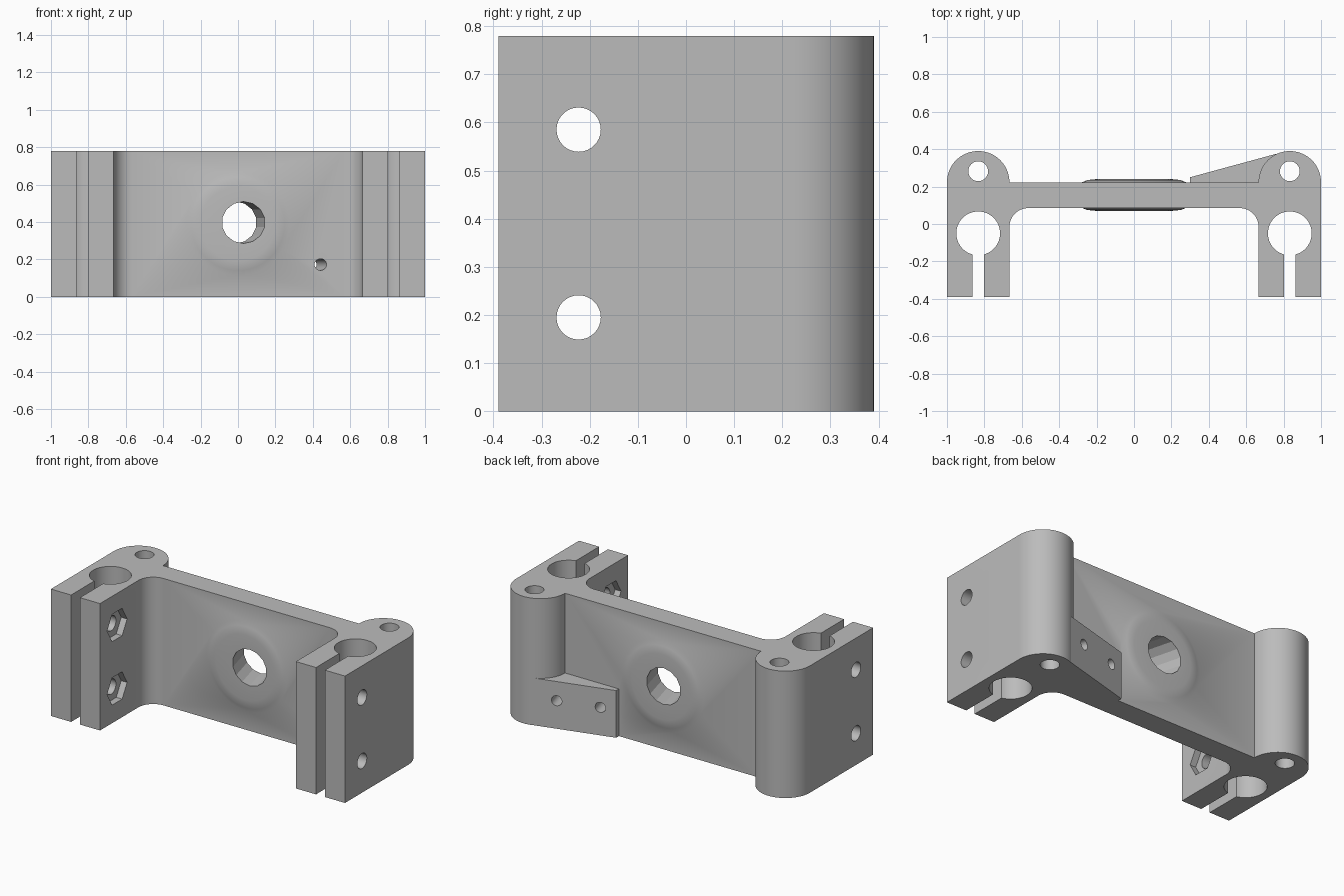
import bpy, bmesh
from math import pi, sin, cos, asin, radians
from mathutils import Vector, Matrix

default = bpy.data.objects.get("Cube")
if default:
    bpy.data.objects.remove(default, do_unlink=True)

HEIGHT = 0.78
POST_X, POST_R = 0.833, 0.167
PLATE_FRONT, PLATE_BACK = 0.085, 0.224
FRONT = -0.389

grey = bpy.data.materials.new("light_grey_plastic")
grey.use_nodes = True
grey.diffuse_color = (0.5, 0.5, 0.5, 1)
grey.node_tree.nodes["Principled BSDF"].inputs["Base Color"].default_value = (0.5, 0.5, 0.5, 1)


def make_object(name, bm):
    bmesh.ops.recalc_face_normals(bm, faces=bm.faces)
    mesh = bpy.data.meshes.new(name)
    bm.to_mesh(mesh)
    bm.free()
    mesh.materials.append(grey)
    obj = bpy.data.objects.new(name, mesh)
    bpy.context.collection.objects.link(obj)
    return obj


def arc(cx, cy, r, start, end, steps):
    angles = [radians(start + (end - start) * i / steps) for i in range(steps + 1)]
    return [(cx + r * cos(a), cy + r * sin(a)) for a in angles]


def prism(name, outline, height):
    bm = bmesh.new()
    face = bm.faces.new([bm.verts.new((x, y, 0)) for x, y in outline])
    new = bmesh.ops.extrude_face_region(bm, geom=[face])["geom"]
    bmesh.ops.translate(bm, vec=(0, 0, height),
                        verts=[v for v in new if isinstance(v, bmesh.types.BMVert)])
    return make_object(name, bm)


def rod(name, start, end, radius, sides=32, spin=0):
    start, end = Vector(start), Vector(end)
    axis = end - start
    turn = axis.to_track_quat('Z', 'Y').to_matrix().to_4x4()
    bm = bmesh.new()
    bmesh.ops.create_cone(bm, cap_ends=True, segments=sides, radius1=radius,
                          radius2=radius, depth=axis.length,
                          matrix=Matrix.Translation((start + end) / 2) @ turn
                          @ Matrix.Rotation(spin, 4, 'Z'))
    return make_object(name, bm)


def combine(target, tool, operation):
    mod = target.modifiers.new(operation.lower(), 'BOOLEAN')
    mod.operation, mod.object, mod.solver = operation, tool, 'EXACT'
    tool.hide_render = True
    bpy.context.view_layer.objects.active = target
    bpy.ops.object.modifier_apply(modifier=mod.name)
    bpy.data.objects.remove(tool, do_unlink=True)


# Body: plate between two posts, each with a split rod clamp
slot, bore, bore_y = 0.03, 0.117, -0.05
gap = math_gap = asin(slot / bore) * 180 / pi
half = arc(POST_X - POST_R - 0.1, PLATE_FRONT - 0.1, 0.1, 90, 0, 12)
half += [(POST_X - POST_R, FRONT), (POST_X - slot, FRONT)]
half += arc(POST_X, bore_y, bore, 270 - gap, gap - 90, 48)
half += [(POST_X + slot, FRONT), (POST_X + POST_R, FRONT)]
half += arc(POST_X, PLATE_BACK - 0.001, POST_R, 0, 180, 36)
body = prism("clamp_bracket", half + [(-x, y) for x, y in reversed(half)], HEIGHT)

# Shallow round boss on both sides of the plate
bm = bmesh.new()
profile = [(0, 0.07), (0.2, 0.07), (0.25, 0.075), (0.28, 0.087),
           (0.28, 0.222), (0.25, 0.235), (0.2, 0.24), (0, 0.24)]
verts = [bm.verts.new((r, y, 0)) for r, y in profile]
edges = [bm.edges.new(pair) for pair in zip(verts, verts[1:])]
bmesh.ops.spin(bm, geom=verts + edges, axis=(0, 1, 0), cent=(0, 0, 0),
               angle=2 * pi, steps=48)
bmesh.ops.remove_doubles(bm, verts=bm.verts, dist=0.0005)
bmesh.ops.translate(bm, verts=bm.verts, vec=(0, 0, HEIGHT / 2))
combine(body, make_object("boss", bm), 'UNION')

# Angled mounting pad at the back
pad = prism("angled_pad", [(0.3, 0.2), (0.3, 0.25), (0.76, 0.375), (0.76, 0.2)], 0.29)
combine(body, pad, 'UNION')

# Slanted centre opening
axis = Vector((-0.045, 0.17, 0))
middle = Vector((0.007, 0.155, 0.397))
combine(body, rod("centre_bore", middle - axis, middle + axis, 0.112, 14), 'DIFFERENCE')

# Pad screw holes, square to the pad face
normal = Vector((-0.262, 0.965, 0))
for x, depth in ((0.39, 0.35), (0.64, 0.2)):
    top = Vector((x, 0.25 + 0.272 * (x - 0.3), 0.172))
    combine(body, rod("pad_hole", top + normal * 0.05, top - normal * depth, 0.031, 24),
            'DIFFERENCE')

# Post pin holes, clamp bolt holes and hexagonal nut pockets
for side in (-1, 1):
    x = side * POST_X
    combine(body, rod("pin_hole", (x, 0.282, -0.1), (x, 0.282, HEIGHT + 0.1), 0.053),
            'DIFFERENCE')
    for z in (0.195, 0.585):
        combine(body, rod("bolt_hole", (side * 0.6, -0.223, z), (side * 1.1, -0.223, z), 0.046),
                'DIFFERENCE')
        combine(body, rod("nut_pocket", (side * 0.6, -0.223, z), (side * 0.706, -0.223, z),
                          0.097, 6, pi / 6), 'DIFFERENCE')

bpy.ops.object.select_all(action='DESELECT')
body.select_set(True)
bpy.context.view_layer.objects.active = body
bpy.ops.object.shade_smooth_by_angle(angle=radians(25))
